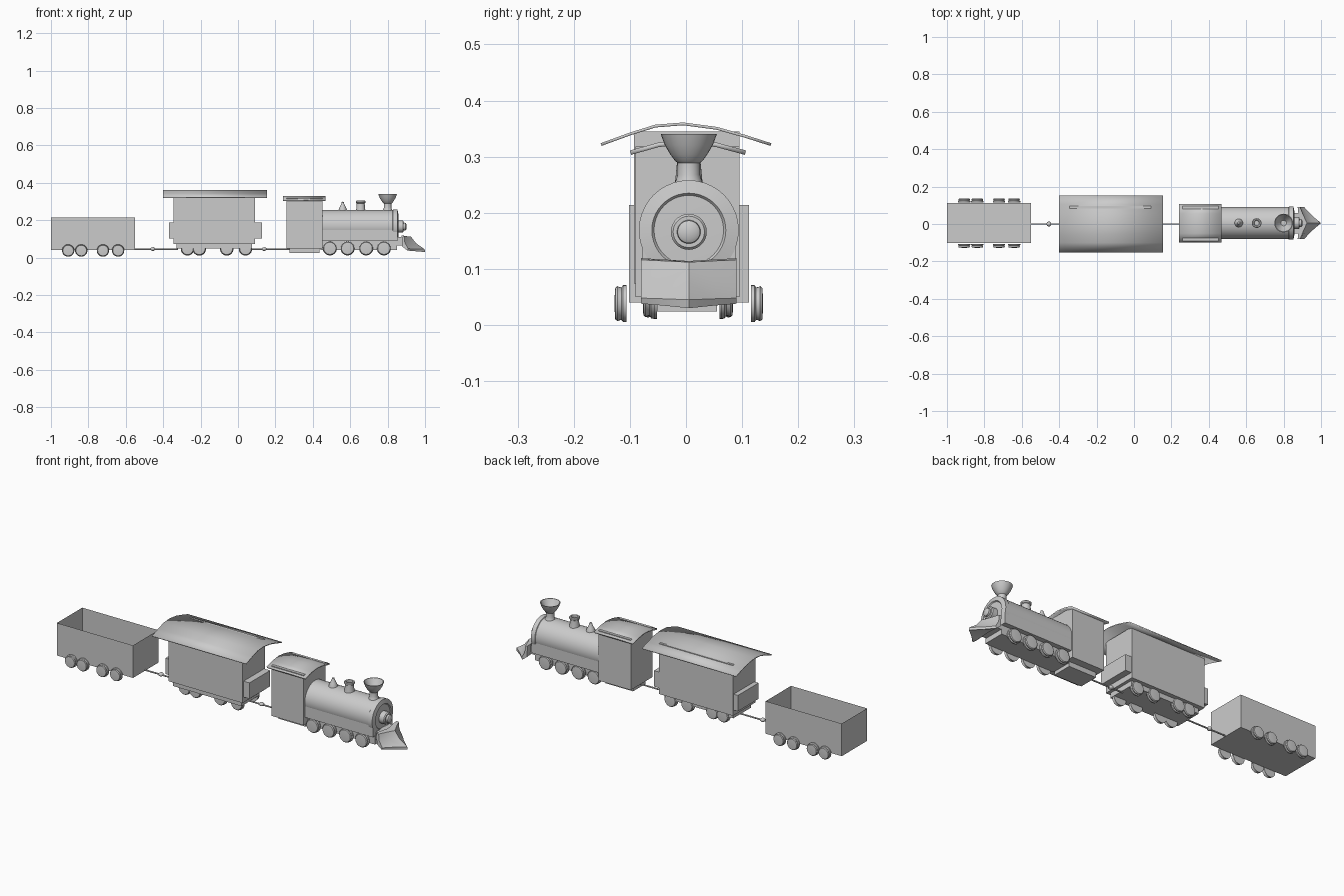
import bpy, bmesh, math
from mathutils import Matrix, Vector

if "Cube" in bpy.data.objects:
    bpy.data.objects.remove(bpy.data.objects["Cube"])

CY = 0.005  # the train's centre line


def make(name, bm, smooth=None):
    bmesh.ops.recalc_face_normals(bm, faces=bm.faces)
    me = bpy.data.meshes.new(name)
    bm.to_mesh(me)
    bm.free()
    if smooth:
        me.shade_smooth()
        me.set_sharp_from_angle(angle=math.radians(smooth))
    ob = bpy.data.objects.new(name, me)
    bpy.context.collection.objects.link(ob)
    return ob


def box(name, x, y, z, open_top=False):
    bm = bmesh.new()
    bmesh.ops.create_cube(bm, size=1)
    for v in bm.verts:
        v.co = [a + (b - a) * (c + 0.5) for (a, b), c in zip((x, y, z), v.co)]
    if open_top:
        top = max(bm.faces, key=lambda f: f.calc_center_median().z)
        bmesh.ops.delete(bm, geom=[top], context='FACES_ONLY')
    return make(name, bm)


def lathe(name, profile, loc, axis=(0, 0, 1), n=28):
    """Turn (radius, height) points around an axis."""
    bm = bmesh.new()
    rot = Vector((0, 0, 1)).rotation_difference(Vector(axis)).to_matrix().to_4x4()
    rings = [[bm.verts.new((r * math.cos(k * math.tau / n), r * math.sin(k * math.tau / n), h))
              for k in range(n)] for r, h in profile]
    for a, b in zip(rings, rings[1:]):
        for k in range(n):
            bm.faces.new((a[k], a[(k + 1) % n], b[(k + 1) % n], b[k]))
    bmesh.ops.remove_doubles(bm, verts=bm.verts, dist=1e-5)
    bm.transform(Matrix.Translation(loc) @ rot)
    return make(name, bm, 35)


def roof(name, x0, x1, pts, thick):
    """Bent sheet running along x."""
    bm = bmesh.new()
    rows = [[bm.verts.new((x, y, z)) for x in (x0, x1)] for y, z in pts]
    for a, b in zip(rows, rows[1:]):
        bm.faces.new((a[0], a[1], b[1], b[0]))
    bm.normal_update()
    ob = make(name, bm, 35)
    mod = ob.modifiers.new("thickness", 'SOLIDIFY')
    mod.thickness = thick
    mod.offset = 1 if ob.data.polygons[0].normal.z < 0 else -1
    return ob


def wheel_row(name, xs, r, z, front, back):
    """Grooved wheels on both sides; front/back are the inner y of each row."""
    prof = [(0, 0), (r, 0), (r, 0.006), (r * 0.88, 0.009), (r * 0.9, 0.013),
            (r * 0.95, 0.016), (r * 0.85, 0.02), (r * 0.45, 0.021), (0, 0.021)]
    for i, x in enumerate(xs):
        lathe(f"{name}_front_{i + 1}", prof, (x, front, z), (0, -1, 0))
        lathe(f"{name}_back_{i + 1}", prof, (x, back, z), (0, 1, 0))


# Open wagon
box("wagon_box", (-1, -0.55), (-0.102, 0.112), (0.04, 0.214), open_top=True)
wheel_row("wagon_wheel", (-0.908, -0.838, -0.722, -0.641), 0.033, 0.038, -0.106, 0.116)

# Passenger coach
box("coach_body", (-0.345, 0.092), (-0.093, 0.095), (0.074, 0.345))
box("coach_base", (-0.33, 0.076), (-0.08, 0.072), (0.048, 0.074))
for side, x in (("rear", (-0.37, -0.345)), ("fore", (0.092, 0.127))):
    box(f"coach_balcony_{side}", x, (-0.085, 0.09), (0.103, 0.188))
roof("coach_roof", -0.402, 0.154,
     [(-0.152, 0.324), (-0.1, 0.343), (-0.055, 0.357), (-0.005, 0.361),
      (0.055, 0.353), (0.105, 0.339), (0.152, 0.324)], 0.005)
wheel_row("coach_wheel", (-0.27, -0.207, -0.06, 0.04), 0.036, 0.047, -0.052, 0.06)

# Couplings with a ball joint
for i, (x0, x1, xb) in enumerate(((-0.552, -0.32, -0.455), (0.07, 0.28, 0.14))):
    lathe(f"coupling_rod_{i + 1}", [(0, 0), (0.004, 0), (0.004, x1 - x0), (0, x1 - x0)],
          (x0, 0, 0.044), (1, 0, 0), 10)
    ball = [(0.013 * math.sin(k * math.pi / 8), -0.01 * math.cos(k * math.pi / 8)) for k in range(9)]
    lathe(f"coupling_ball_{i + 1}", ball, (xb, 0, 0.046), n=16)

# Engine cab
box("cab_body", (0.26, 0.452), (-0.09, 0.095), (0.05, 0.318))
box("cab_step", (0.275, 0.437), (-0.052, 0.055), (0.024, 0.05))
roof("cab_roof", 0.24, 0.468,
     [(-0.1, 0.311), (-0.05, 0.325), (0.003, 0.331), (0.055, 0.325), (0.107, 0.311)], 0.008)

# Boiler, frame and engine wheels
lathe("boiler", [(0, 0), (0.086, 0), (0.086, 0.375), (0.089, 0.377), (0.089, 0.4),
                 (0.066, 0.405), (0.062, 0.4), (0, 0.402)],
      (0.452, CY, 0.169), (1, 0, 0), 40)
box("boiler_saddle", (0.452, 0.852), (-0.078, 0.088), (0.088, 0.15))
box("engine_frame", (0.44, 0.85), (-0.055, 0.062), (0.04, 0.09))
wheel_row("engine_wheel", (0.491, 0.586, 0.685, 0.78), 0.038, 0.05, -0.056, 0.063)

# Front lamp
lathe("front_lamp", [(0, 0), (0.032, 0), (0.032, 0.028), (0.028, 0.033), (0.021, 0.033),
                     (0.02, 0.043), (0.014, 0.047), (0, 0.048)],
      (0.853, CY, 0.166), (1, 0, 0))

# Chimney and domes
lathe("chimney", [(0, 0), (0.03, 0), (0.023, 0.018), (0.02, 0.028), (0.02, 0.049), (0.025, 0.053),
                  (0.033, 0.064), (0.043, 0.081), (0.05, 0.1), (0.046, 0.1), (0.03, 0.07),
                  (0.015, 0.05), (0, 0.05)], (0.8, CY, 0.24))
lathe("steam_dome", [(0, 0), (0.027, 0), (0.024, 0.014), (0.021, 0.045), (0.026, 0.049),
                     (0.026, 0.057), (0.022, 0.06), (0.016, 0.059), (0.013, 0.05), (0, 0.05)],
      (0.656, CY, 0.245))
lathe("bell", [(0, 0), (0.024, 0), (0.021, 0.016), (0.015, 0.028), (0.008, 0.044),
               (0.006, 0.052), (0, 0.055)], (0.56, CY, 0.244))

# Plough: a wedge section that pulls forward towards the middle
box("plough_mount", (0.84, 0.89), (-0.05, 0.06), (0.066, 0.11))
outer = [(0.875, 0.119), (0.888, 0.116), (0.892, 0.08), (0.91, 0.048), (0.905, 0.038), (0.878, 0.06)]
middle = [(0.885, 0.114), (0.925, 0.112), (0.952, 0.077), (0.998, 0.045), (1.0, 0.03), (0.885, 0.06)]
bm = bmesh.new()
cols = []
for y, t in ((-0.08, 0), (-0.038, 0.45), (CY, 1), (0.048, 0.45), (0.09, 0)):
    cols.append([bm.verts.new((a[0] + (b[0] - a[0]) * t, y, a[1] + (b[1] - a[1]) * t))
                 for a, b in zip(outer, middle)])
for a, b in zip(cols, cols[1:]):
    for k in range(6):
        bm.faces.new((a[k], a[(k + 1) % 6], b[(k + 1) % 6], b[k]))
bm.faces.new(cols[0])
bm.faces.new(cols[-1])
make("plough", bm, 35)
